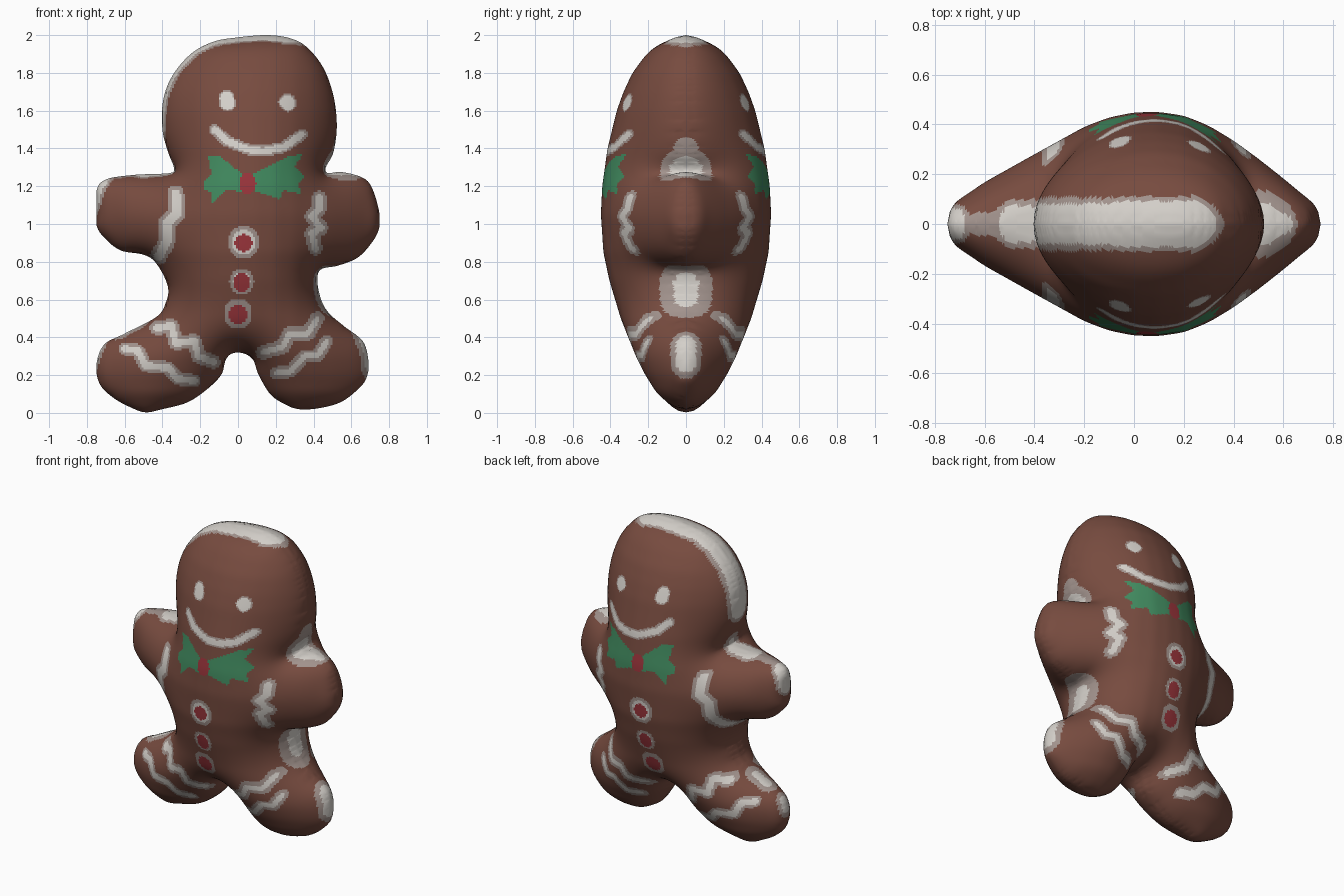
import bpy, bmesh, math
from mathutils import Vector, kdtree

if "Cube" in bpy.data.objects:
    bpy.data.objects.remove(bpy.data.objects["Cube"])

# ---- materials ----
COLOURS = {"brown_biscuit": (0.185, 0.071, 0.050), "white_icing": (0.66, 0.63, 0.59),
           "grey_icing": (0.36, 0.29, 0.265), "green_bow": (0.053, 0.255, 0.115),
           "red_candy": (0.33, 0.036, 0.045)}
BROWN, WHITE, GREY, GREEN, RED = range(5)

# ---- silhouette control points (x, z) ----
OUTLINE = [(0, 1.988), (.15, 2), (.27, 1.985), (.36, 1.94), (.45, 1.83), (.505, 1.68), (.523, 1.52),
           (.505, 1.38), (.465, 1.3), (.475, 1.27), (.55, 1.275), (.66, 1.245), (.71, 1.19), (.748, 1.06),
           (.745, .97), (.70, .89), (.63, .82), (.53, .78), (.44, .76), (.42, .70), (.44, .60), (.48, .53),
           (.56, .46), (.66, .38), (.69, .28), (.685, .2), (.65, .14), (.55, .06), (.43, .025), (.32, .02),
           (.24, .05), (.17, .1), (.11, .2), (.08, .28), (.03, .315), (-.03, .315), (-.065, .28),
           (-.09, .2), (-.17, .12), (-.27, .055), (-.40, .02), (-.49, .003), (-.57, .03), (-.66, .08),
           (-.73, .15), (-.75, .25), (-.71, .36), (-.6, .42), (-.43, .51), (-.38, .59), (-.37, .66),
           (-.40, .74), (-.45, .81), (-.51, .84), (-.62, .86), (-.70, .92), (-.75, 1), (-.75, 1.17),
           (-.70, 1.235), (-.55, 1.26), (-.36, 1.27), (-.34, 1.3), (-.37, 1.38), (-.4, 1.5),
           (-.397, 1.65), (-.35, 1.78), (-.25, 1.9), (-.13, 1.965)]
# half thickness seen from the side (z, y) and from the top (x, y)
SIDE = [(0, .02), (.03, .07), (.1, .15), (.2, .215), (.3, .265), (.5, .345), (.7, .405), (.85, .437),
        (1.05, .45), (1.2, .443), (1.4, .415), (1.6, .366), (1.7, .33), (1.8, .283), (1.9, .208), (1.96, .13), (2, .02)]
TOP = [(-.75, .03), (-.73, .07), (-.7, .1), (-.6, .168), (-.4, .28), (-.3, .335), (-.2, .39), (-.1, .428),
       (0, .448), (.1, .45), (.2, .435), (.3, .395), (.4, .335), (.5, .262), (.6, .183), (.7, .1), (.73, .07), (.75, .03)]


def lerp_table(table, t):
    for (a, fa), (b, fb) in zip(table, table[1:]):
        if t <= b:
            return fa + (fb - fa) * max(0, (t - a) / (b - a))
    return table[-1][1]


def smooth_closed(pts, n):
    """Catmull-Rom through a closed loop."""
    out, m = [], len(pts)
    for i in range(m):
        a, b, c, d = (Vector(pts[(i + k) % m]) for k in (-1, 0, 1, 2))
        for s in range(n):
            t = s / n
            p = .5 * (2 * b + (c - a) * t + (2 * a - 5 * b + 4 * c - d) * t * t + (3 * b - a - 3 * c + d) * t ** 3)
            out.append((max(-.75, min(.75, p.x)), max(0, min(2, p.y))))
    return out


def ratios(table, coords, widest, top):
    """Smoothed scale per row or column that brings the widest point onto the table."""
    good = [i for i, w in enumerate(widest) if w > .03]
    clamped = [min(good[-1], max(good[0], i)) for i in range(len(coords))]
    vals = [max(.3, min(top, lerp_table(table, coords[i]) / widest[i])) for i in clamped]
    for _ in range(3):
        v = [vals[0]] * 2 + vals + [vals[-1]] * 2
        vals = [sum(v[i:i + 5]) / 5 for i in range(len(vals))]
    return vals


# ---- grid over the silhouette ----
H, NX, NZ = 0.01, 155, 205
loop = smooth_closed(OUTLINE, 40)
tree = kdtree.KDTree(len(loop))
for i, p in enumerate(loop):
    tree.insert((p[0], p[1], 0), i)
tree.balance()
gx = [-.77 + H * i for i in range(NX)]
gz = [-.02 + H * j for j in range(NZ)]
inside, dist, near = [False] * (NX * NZ), [0] * (NX * NZ), [None] * (NX * NZ)
edges = list(zip(loop, loop[1:] + loop[:1]))
for j, z in enumerate(gz):
    cross = sorted(a[0] + (z - a[1]) / (b[1] - a[1]) * (b[0] - a[0]) for a, b in edges if (a[1] > z) != (b[1] > z))
    for i, x in enumerate(gx):
        k = j * NX + i
        near[k], _, dist[k] = tree.find((x, z, 0))
        inside[k] = sum(c < x for c in cross) % 2 == 1 and dist[k] > .0025

# ---- inflate: solve a membrane over the silhouette ----
nodes = []
for k in range(NX * NZ):
    if inside[k]:
        nb = (k - 1, k + 1, k - NX, k + NX)
        l, r, d, t = (1 if inside[n] else max(.1, dist[k] / (dist[k] + dist[n])) for n in nb)
        diag = 2 / (l * r) + 2 / (d * t)
        nodes.append((k, 2 / (l * (l + r)) / diag, 2 / (r * (l + r)) / diag,
                      2 / (d * (d + t)) / diag, 2 / (t * (d + t)) / diag, 4 * H * H / diag))
u = [0.0] * (NX * NZ)
for _ in range(220):
    for k, l, r, d, t, f in nodes:
        u[k] += 1.92 * (l * u[k - 1] + r * u[k + 1] + d * u[k - NX] + t * u[k + NX] + f - u[k])
y = [math.sqrt(max(0, v)) for v in u]

# ---- match the side and top thickness ----
for _ in range(2):
    rows = ratios(SIDE, gz, [max(y[j * NX:(j + 1) * NX]) for j in range(NZ)], 2)
    y = [v * rows[k // NX] for k, v in enumerate(y)]
    cols = ratios(TOP, gx, [max(y[i::NX]) for i in range(NX)], 1.1)
    y = [v * cols[k % NX] for k, v in enumerate(y)]

# ---- icing: front lines (points, white radius, grey radius), same on the back ----
LINES = [
    ([(-.06, 1.665), (-.055, 1.64)], .035, .043), ([(.26, 1.645), (.265, 1.64)], .037, .046),
    ([(-.125, 1.5), (-.06, 1.44), (.05, 1.395), (.13, 1.385), (.24, 1.405), (.34, 1.475)], .018, .03),
    ([(-.33, 1.16), (-.32, 1.06), (-.38, 1), (-.38, .9), (-.42, .83)], .025, .045),
    ([(.43, 1.14), (.43, 1.08), (.39, 1.04), (.44, .98), (.39, .95), (.41, .87)], .018, .038),
    ([(-.43, .45), (-.35, .46), (-.33, .37), (-.23, .38), (-.21, .3), (-.13, .27)], .018, .038),
    ([(-.6, .34), (-.53, .33), (-.49, .25), (-.37, .24), (-.32, .18), (-.23, .17)], .018, .034),
    ([(.13, .32), (.24, .35), (.27, .42), (.37, .42), (.42, .5)], .015, .038),
    ([(.2, .21), (.28, .22), (.35, .3), (.42, .3), (.47, .38)], .015, .034),
    ([(.03, .91), (.03, .895)], .06, .08), ([(.02, .7), (.02, .69)], .045, .065), ([(0, .53), (0, .52)], .04, .075)]
# icing on the rim, measured in 3D around the rim
RIM = [
    ([(-.4, 1.55), (-.39, 1.66), (-.33, 1.8), (-.22, 1.92), (-.05, 1.985)], .082, .108),
    ([(-.05, 1.985), (.15, 2), (.24, 1.985)], .095, .115), ([(.24, 1.985), (.31, 1.965)], .025, .06),
    ([(.48, 1.27), (.51, 1.27)], .09, .14), ([(.5, 1.27), (.6, 1.26)], .04, .06),
    ([(.475, 1.3), (.5, 1.39)], 0, .07),
    ([(-.47, 1.26), (-.4, 1.27)], .075, .1), ([(-.7, 1.23), (-.52, 1.26)], 0, .045),
    ([(-.75, 1.13), (-.73, 1.2)], .065, .085), ([(.43, .62), (.42, .68)], .065, .14),
    ([(.69, .27), (.665, .37)], .055, .09), ([(-.6, .42), (-.53, .455)], .035, .075), ([(-.74, .29), (-.73, .33)], .035, .06)]
BOW = [[(-.16, 1.365), (-.1, 1.36), (.03, 1.26), (.03, 1.17), (-.06, 1.18), (-.14, 1.11), (-.14, 1.17),
        (-.18, 1.18), (-.18, 1.23), (-.14, 1.26)],
       [(.34, 1.37), (.27, 1.36), (.07, 1.26), (.07, 1.18), (.22, 1.13), (.24, 1.18), (.33, 1.16),
        (.32, 1.21), (.35, 1.25), (.3, 1.3)]]
CANDY = [(.05, 1.215, .045, .06), (.03, .9, .047, .047), (.02, .69, .042, .05), (0, .52, .05, .05)]


def line_dist(pts, x, z):
    best = 9
    for (ax, az), (bx, bz) in zip(pts, pts[1:]):
        dx, dz = bx - ax, bz - az
        t = max(0, min(1, ((x - ax) * dx + (z - az) * dz) / (dx * dx + dz * dz)))
        best = min(best, math.hypot(x - ax - t * dx, z - az - t * dz))
    return best


def in_poly(poly, x, z):
    return sum((a[1] > z) != (b[1] > z) and x < a[0] + (z - a[1]) / (b[1] - a[1]) * (b[0] - a[0])
               for a, b in zip(poly, poly[1:] + poly[:1])) % 2 == 1


def paint(x, depth, z):
    if any(((x - cx) / rx) ** 2 + ((z - cz) / rz) ** 2 < 1 for cx, cz, rx, rz in CANDY):
        return RED
    if any(in_poly(p, x, z) for p in BOW):
        return GREEN
    colour = BROWN
    for group, dy in ((LINES, 0), (RIM, depth)):
        for pts, white, grey in group:
            d = math.hypot(line_dist(pts, x, z), dy)
            if d < white:
                return WHITE
            if d < grey:
                colour = GREY
    return colour


# ---- biscuit body: front and back shells sharing the rim ----
bm = bmesh.new()
verts = {}


def vert(k, side):
    key = (k, side if inside[k] else 0)
    if key not in verts:
        co = (gx[k % NX], side * y[k], gz[k // NX]) if inside[k] else (near[k].x, 0, near[k].y)
        verts[key] = bm.verts.new(co)
    return verts[key]


for j in range(NZ - 1):
    for i in range(NX - 1):
        k = j * NX + i
        quad = (k, k + 1, k + NX + 1, k + NX)
        if any(inside[n] for n in quad):
            bm.faces.new([vert(n, -1) for n in quad])
            bm.faces.new([vert(n, 1) for n in reversed(quad)])
bmesh.ops.remove_doubles(bm, verts=bm.verts[:], dist=.0005)
# finer faces on the steep rim so the icing edges are clean
bmesh.ops.triangulate(bm, faces=[f for f in bm.faces if max(e.calc_length() for e in f.edges) > .022])
for _ in range(2):
    bmesh.ops.subdivide_edges(bm, edges=[e for e in bm.edges if e.calc_length() > .022], cuts=1)
    bmesh.ops.triangulate(bm, faces=[f for f in bm.faces if len(f.verts) > 4])
bmesh.ops.recalc_face_normals(bm, faces=bm.faces[:])
for f in bm.faces:
    c = f.calc_center_median()
    f.material_index = paint(c.x, abs(c.y), c.z)
    f.smooth = True
mesh = bpy.data.meshes.new("biscuit_body")
bm.to_mesh(mesh)
bm.free()
for name, rgb in COLOURS.items():
    mat = bpy.data.materials.new(name)
    mat.diffuse_color = (*rgb, 1)
    mat.use_nodes = True
    mat.node_tree.nodes["Principled BSDF"].inputs["Base Color"].default_value = mat.diffuse_color
    mesh.materials.append(mat)
body = bpy.data.objects.new("biscuit_body", mesh)
bpy.context.collection.objects.link(body)
